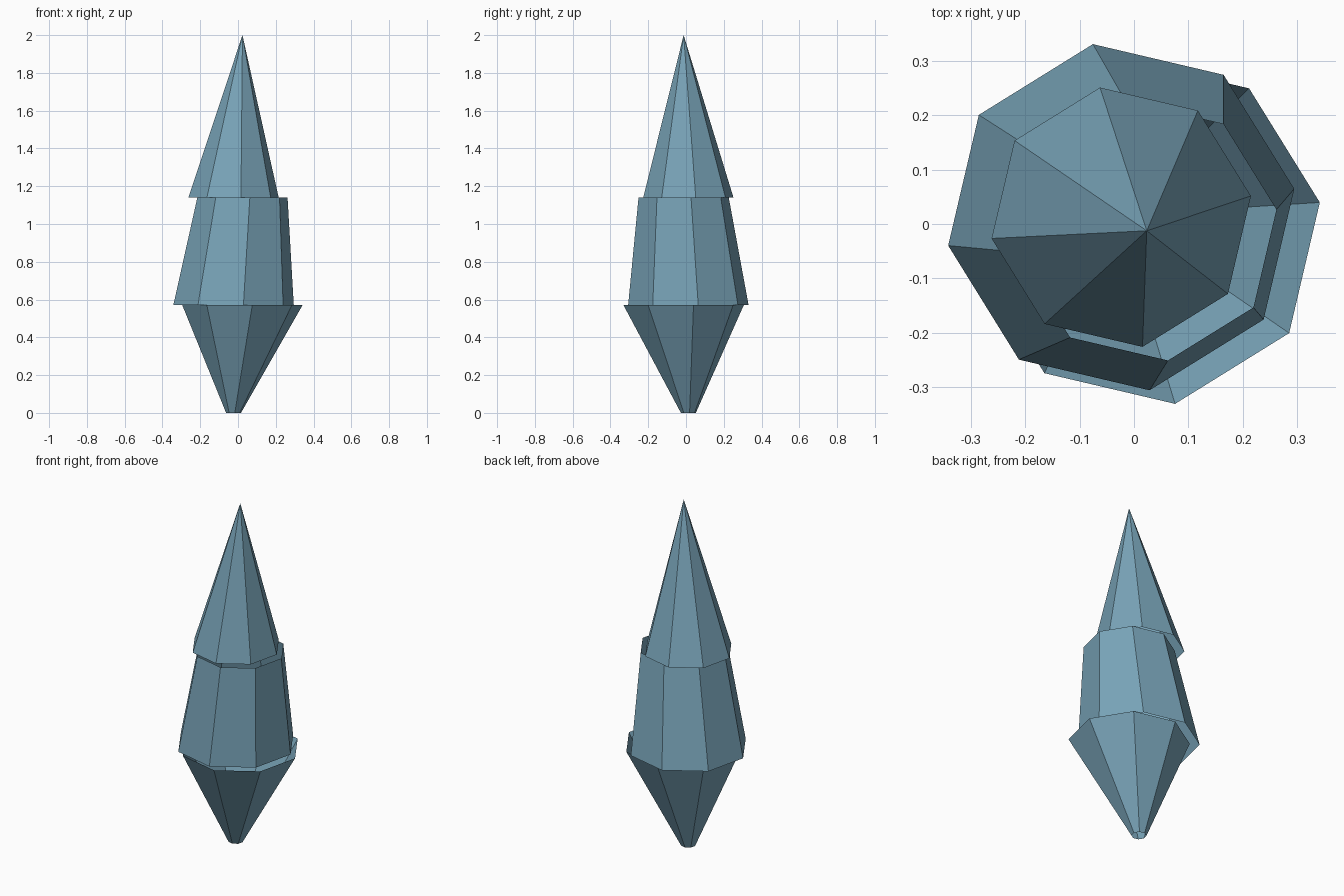
import bpy, bmesh
from math import cos, sin, tau, radians
from mathutils import Vector

default_cube = bpy.data.objects.get("Cube")
if default_cube:
    bpy.data.objects.remove(default_cube, do_unlink=True)

SIDES = 8
TWIST = radians(9.3)
LEAN_A = Vector((-0.0235, 0.0125))   # axis position at lower ends
LEAN_B = Vector((0.0235, -0.0125))   # axis position at upper ends

# Single slate blue material
slate = bpy.data.materials.new("slate_blue")
slate.use_nodes = True
colour = (0.19, 0.37, 0.48, 1)
slate.diffuse_color = colour
slate.node_tree.nodes["Principled BSDF"].inputs["Base Color"].default_value = colour


def ring(bm, centre, radius, z):
    angles = [TWIST + tau * i / SIDES for i in range(SIDES)]
    return [bm.verts.new((centre.x + radius * cos(a), centre.y + radius * sin(a), z))
            for a in angles]


def open_tier(name, r_low, z_low, r_high, z_high):
    """Leaning, open-ended octagonal shell; a zero top radius closes to a point."""
    bm = bmesh.new()
    low = ring(bm, LEAN_A, r_low, z_low)
    if r_high:
        high = ring(bm, LEAN_B, r_high, z_high)
    else:
        high = [bm.verts.new((*LEAN_B, z_high))]
    for i in range(SIDES):
        j = (i + 1) % SIDES
        if r_high:
            bm.faces.new((low[i], low[j], high[j], high[i]))
        else:
            bm.faces.new((low[i], low[j], high[0]))
    mesh = bpy.data.meshes.new(name)
    bm.to_mesh(mesh)
    bm.free()
    mesh.materials.append(slate)
    obj = bpy.data.objects.new(name, mesh)
    bpy.context.collection.objects.link(obj)
    return obj


# Flaring base, tapering middle sleeve and pointed tip
open_tier("lower_funnel", 0.04, 0.0, 0.323, 0.571)
open_tier("middle_sleeve", 0.323, 0.571, 0.242, 1.14)
open_tier("pointed_tip", 0.242, 1.14, 0.0, 2.0)
